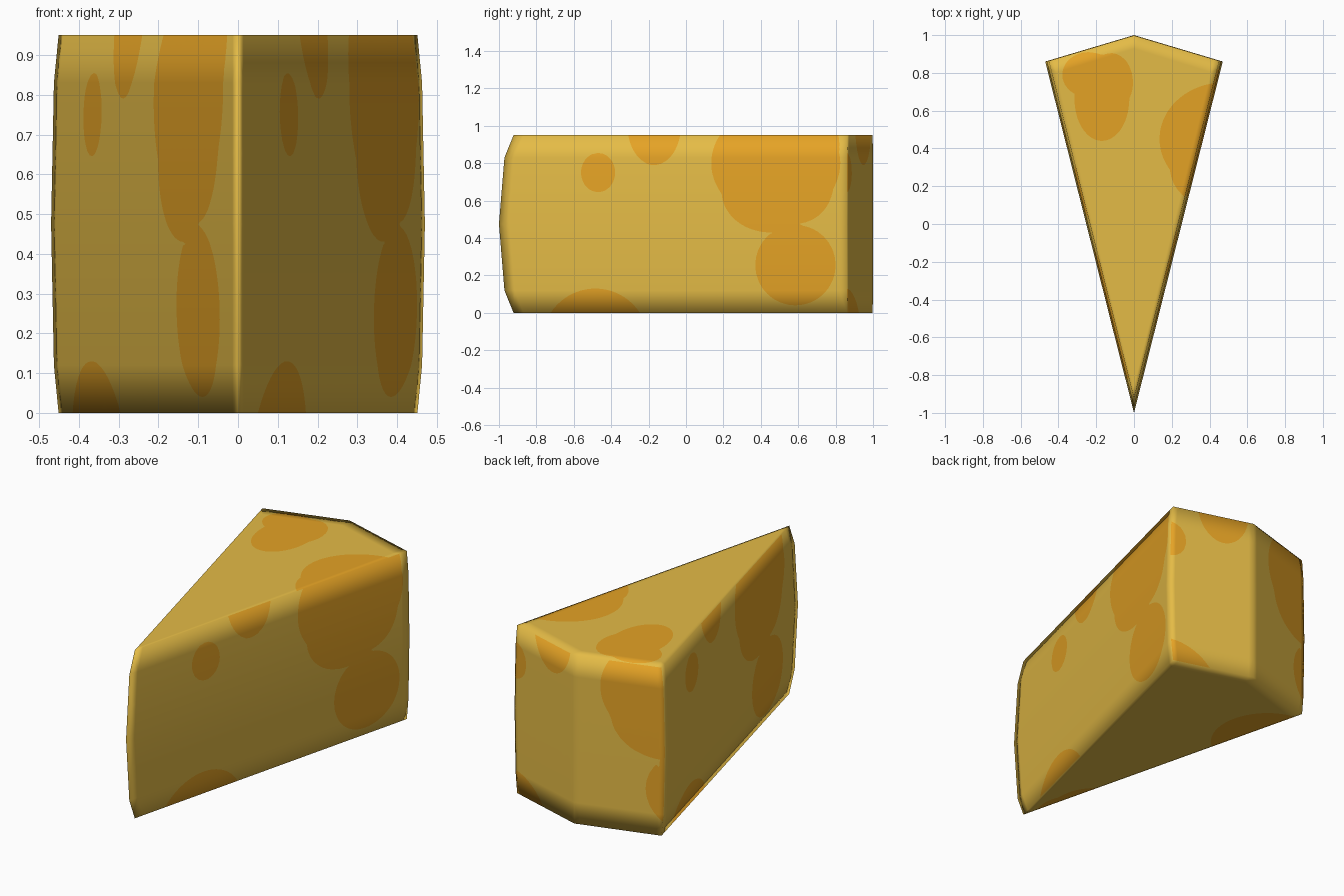
import bpy, bmesh
from mathutils import Vector

if "Cube" in bpy.data.objects:
    bpy.data.objects.remove(bpy.data.objects["Cube"])

# ---- Plan outline: tip, corners and back point, with support points beside each
def outline():
    corners = [Vector(c) for c in ((0, -1), (.47, .86), (0, 1), (-.47, .86))]
    fracs = [(.03, .975), (.06, .94), (.06, .94), (.025, .97)]
    pts = []
    for i, (a, b) in enumerate(fracs):
        p, q = corners[i], corners[(i + 1) % 4]
        pts += [p, p.lerp(q, a), p.lerp(q, b)]
    return pts

# ---- Spots as ellipses (u, w, ru, rw); the same pattern is projected on every side
SPOTS = [
    (-.47, .75, .092, .105),
    (-.17, 1.01, .145, .22), (-.24, 1.14, .14, .12), (-.12, 1.10, .115, .155),
    (-.485, -.17, .29, .30),
    (.48, .80, .345, .30), (.45, .65, .26, .22), (.60, .70, .19, .22),
    (.66, .90, .16, .20), (.585, .255, .215, .215),
]
PROJECT = [
    lambda p: (p.y, p.z),           # right side
    lambda p: (-p.y, p.z),          # left side
    lambda p: (-p.x, p.z),          # back
    lambda p: (p.x, p.y + .35),     # top
    lambda p: (p.x, .35 - p.y),     # underside
]

def spot_value(p, region):
    u, w = PROJECT[region](p)
    return min(((u - a) / r) ** 2 + ((w - b) / q) ** 2 for a, b, r, q in SPOTS) - 1

def region_of(face):
    n = face.normal
    if abs(n.z) > .75:
        return 3 if n.z > 0 else 4
    if n.y > abs(n.x):
        return 2
    return 0 if face.calc_center_median().x > 0 else 1

def material(name, rgb):
    m = bpy.data.materials.new(name)
    m.diffuse_color = (*rgb, 1)
    m.use_nodes = True
    m.node_tree.nodes["Principled BSDF"].inputs["Base Color"].default_value = m.diffuse_color
    return m

# ---- Wedge body: stacked rings with inset caps
bm = bmesh.new()
nrm = bm.verts.layers.float_vector.new("soft_normal")
plan = outline()
rings = []
for z, s, cx, cy in ((0, .96, .9, .93), (0, .96, 1, 1), (.12, .985, 1, 1), (.475, 1, 1, 1),
                     (.83, .985, 1, 1), (.95, .96, 1, 1), (.95, .96, .9, .93)):
    rings.append([bm.verts.new((p.x * s * cx, (p.y * s + (1 - s) * .95) * cy, z)) for p in plan])
n = len(plan)
for lo, hi in zip(rings, rings[1:]):
    for i in range(n):
        j = (i + 1) % n
        bm.faces.new((lo[i], lo[j], hi[j], hi[i]))
bm.faces.new(rings[0][::-1])
bm.faces.new(rings[-1])
bmesh.ops.recalc_face_normals(bm, faces=bm.faces[:])
bm.normal_update()
for f in bm.faces:
    f.material_index = region_of(f)
for v in bm.verts:
    v[nrm] = v.normal.copy()

# ---- Refine, keeping the soft normals of the simple shape
bmesh.ops.triangulate(bm, faces=bm.faces[:])
for _ in range(8):
    long_edges = [e for e in bm.edges if e.calc_length() > .045]
    if not long_edges:
        break
    bmesh.ops.subdivide_edges(bm, edges=long_edges, cuts=1)
    bmesh.ops.triangulate(bm, faces=[f for f in bm.faces if len(f.verts) > 3])

# ---- Cut the spot outlines into each side
for region in range(5):
    faces = [f for f in bm.faces if f.material_index == region]
    fresh = set()
    for e in list({e for f in faces for e in f.edges}):
        a, b = e.verts
        fa, fb = spot_value(a.co, region), spot_value(b.co, region)
        if fa * fb < 0:
            t = fa / (fa - fb)
            fresh.add(bmesh.utils.edge_split(e, a, min(max(t, .02), .98))[1])
    for f in faces:
        cut = [v for v in f.verts if v in fresh]
        if len(cut) == 2 and not any(cut[0] in e.verts and cut[1] in e.verts for e in f.edges):
            bmesh.utils.face_split(f, cut[0], cut[1])

# ---- Colour by spot rule
for f in bm.faces:
    f.material_index = 1 if spot_value(f.calc_center_median(), f.material_index) < 0 else 0
    f.smooth = True

normals = [Vector(v[nrm]).normalized() for v in bm.verts]
bm.verts.layers.float_vector.remove(nrm)
mesh = bpy.data.meshes.new("cheese_wedge")
bm.to_mesh(mesh)
bm.free()
mesh.materials.append(material("cheese yellow", (.775, .497, .061)))
mesh.materials.append(material("spot orange", (.775, .362, .0185)))
mesh.normals_split_custom_set_from_vertices(normals)
wedge = bpy.data.objects.new("cheese_wedge", mesh)
bpy.context.collection.objects.link(wedge)
